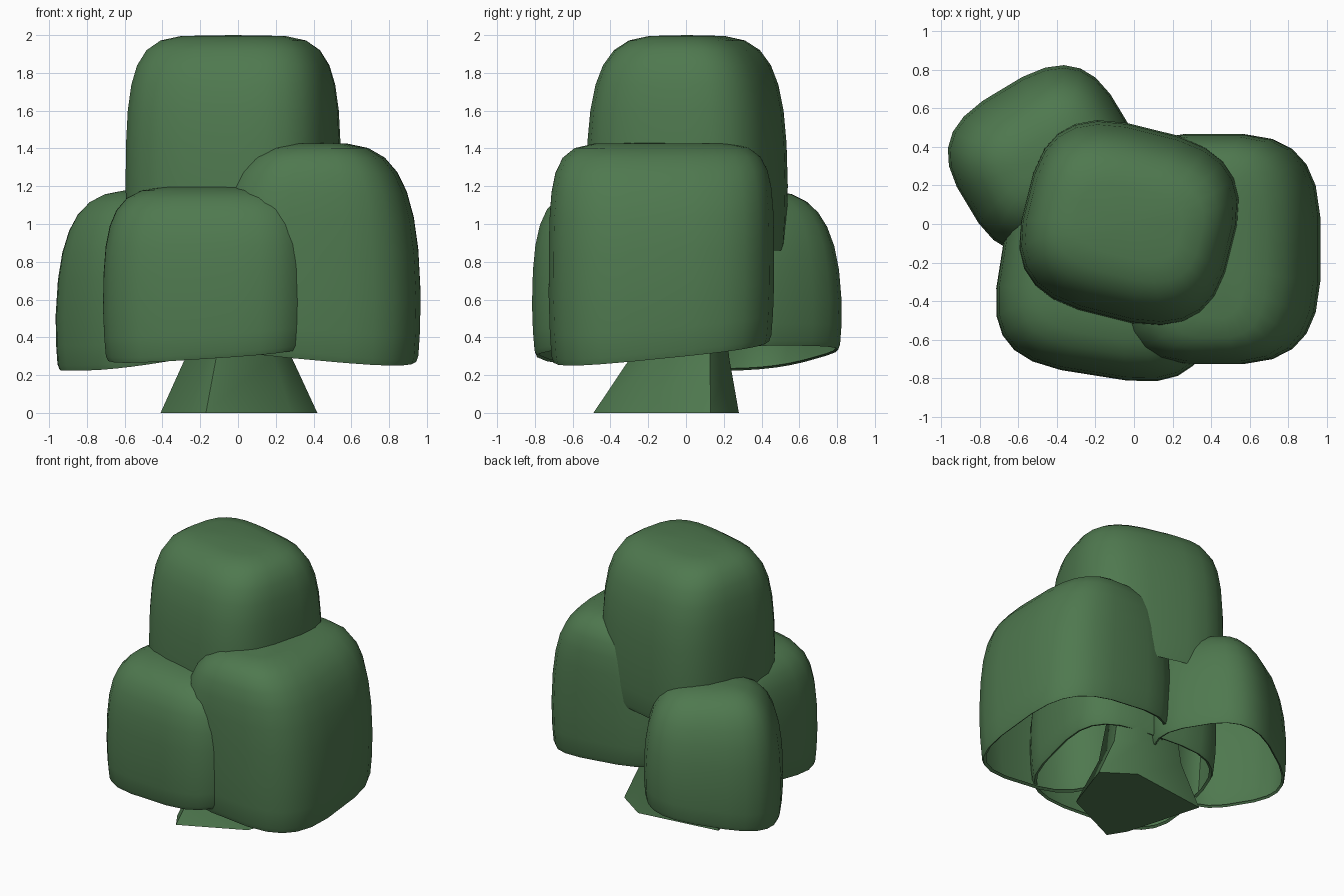
import bpy, bmesh, math
from mathutils import Matrix, Vector

if "Cube" in bpy.data.objects:
    bpy.data.objects.remove(bpy.data.objects["Cube"])

green = bpy.data.materials.new("leaf_green")
green.diffuse_color = (0.078, 0.19, 0.078, 1)
green.use_nodes = True
green.node_tree.nodes["Principled BSDF"].inputs["Base Color"].default_value = green.diffuse_color


def loft(name, rings, cap_bottom=False, tip=None, angle=60):
    """Skin a stack of counter-clockwise rings, closing the top."""
    bm = bmesh.new()
    loops = [[bm.verts.new(p) for p in ring] for ring in rings]
    n = len(loops[0])
    for low, high in zip(loops, loops[1:]):
        for i in range(n):
            j = (i + 1) % n
            bm.faces.new((low[i], low[j], high[j], high[i]))
    if tip is None:
        bm.faces.new(loops[-1])
    else:
        top = bm.verts.new(tip)
        for i in range(n):
            bm.faces.new((loops[-1][i], loops[-1][(i + 1) % n], top))
    if cap_bottom:
        bm.faces.new(loops[0][::-1])
    mesh = bpy.data.meshes.new(name)
    bm.to_mesh(mesh)
    bm.free()
    mesh.materials.append(green)
    obj = bpy.data.objects.new(name, mesh)
    bpy.context.collection.objects.link(obj)
    bpy.ops.object.select_all(action='DESELECT')
    obj.select_set(True)
    bpy.context.view_layer.objects.active = obj
    bpy.ops.object.shade_smooth_by_angle(angle=math.radians(angle))
    return obj


def clump(name, center, half, z, turn, plan, dome, tilt=(0, 0), sides=24):
    """Rounded-box leaf shell, open below, with a small lip turned inwards."""
    rot = Matrix.Rotation(math.radians(turn), 3, 'Z')
    z0, z1 = z

    def ring(t, shrink):
        su, sv = [(1 - t ** m) ** (1 / m) * shrink for m in dome]
        pts = []
        for i in range(sides):
            a = 2 * math.pi * (i + 0.5) / sides
            c, s = math.cos(a), math.sin(a)
            u = math.copysign(abs(c) ** (2 / plan), c) * half[0] * su
            v = math.copysign(abs(s) ** (2 / plan), s) * half[1] * sv
            p = rot @ Vector((u, v, 0))
            lean = (tilt[0] * p.x + tilt[1] * p.y) * (1 - t)
            pts.append((center[0] + p.x, center[1] + p.y, z0 + (z1 - z0) * t + lean))
        return pts

    profile = [(0.01, 0.925), (0.0, 0.955), (0.03, 0.975), (0.14, 0.99), (0.3, 1),
               (0.5, 1), (0.65, 1), (0.77, 1), (0.86, 1), (0.93, 1), (0.975, 1), (0.996, 1)]
    return loft(name, [ring(*p) for p in profile], tip=(center[0], center[1], z1))


# Leaf clumps
clump("top_foliage", (-0.025, 0.005), (0.55, 0.505), (0.86, 2.0), -14, 3.0, (5.5, 4))
clump("front_foliage", (-0.125, -0.265), (0.575, 0.53), (0.34, 1.2), -9, 3.4, (5, 4.5), (0.08, 0.1))
clump("right_foliage", (0.415, -0.13), (0.557, 0.60), (0.335, 1.43), 0, 3.2, (3.5, 7), (-0.09, 0.1))
clump("back_foliage", (-0.464, 0.338), (0.47, 0.43), (0.29, 1.18), 31, 3.0, (3.6, 3), (0.13, 0.07))

# Flared six-sided trunk
foot = [(-0.25, -0.36), (-0.17, -0.49), (0.28, -0.28), (0.42, 0.13), (0.2, 0.28), (-0.41, 0.2)]
levels = [(0, 1), (0.3, 0.67), (0.7, 0.52)]
loft("trunk", [[(x * s, 0.12 + (y - 0.12) * s, h) for x, y in foot] for h, s in levels],
     cap_bottom=True, angle=62)
